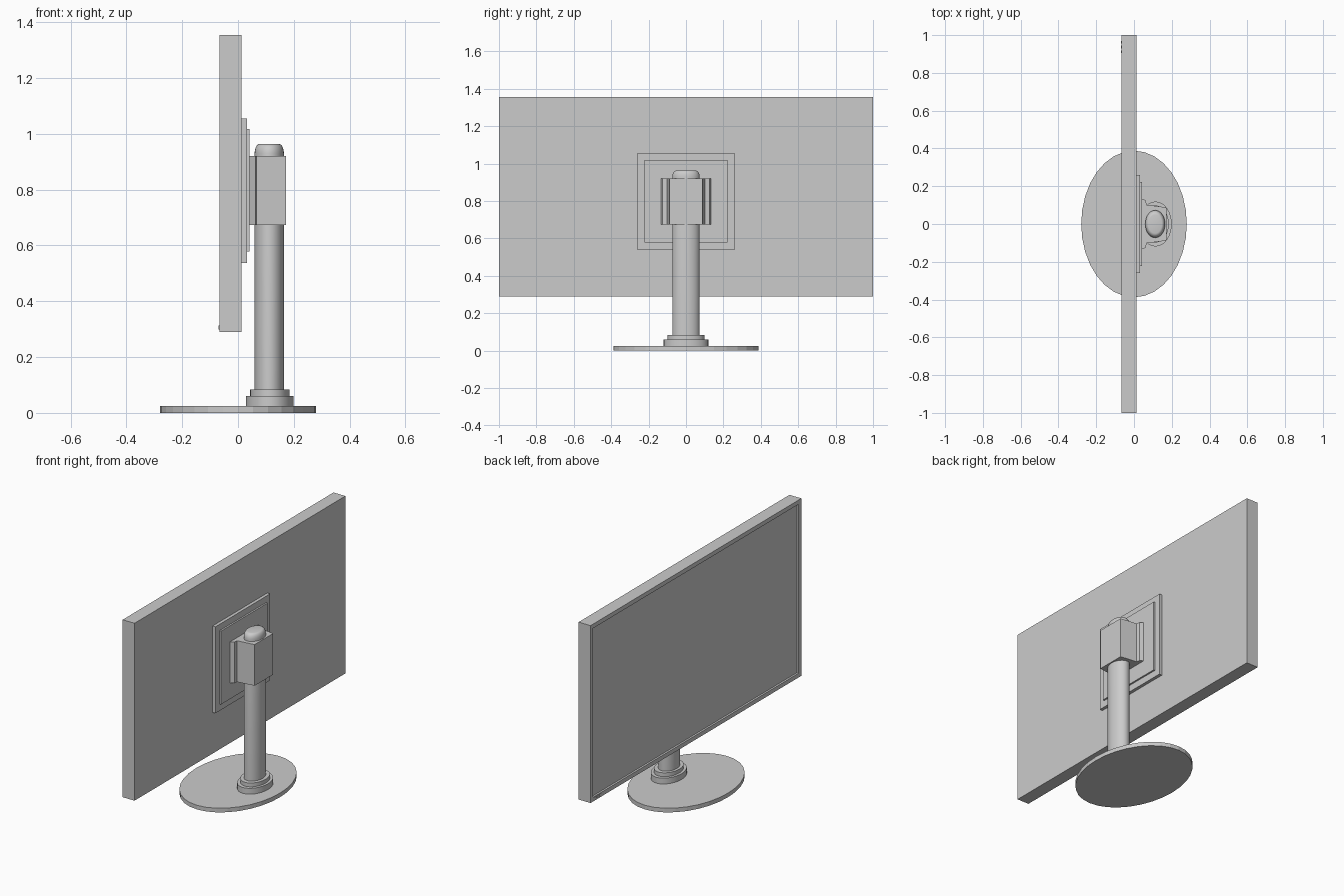
import bpy, bmesh, math

if "Cube" in bpy.data.objects:
    bpy.data.objects.remove(bpy.data.objects["Cube"])


def finish(name, bm, smooth=None):
    bmesh.ops.recalc_face_normals(bm, faces=bm.faces)
    me = bpy.data.meshes.new(name)
    bm.to_mesh(me)
    bm.free()
    ob = bpy.data.objects.new(name, me)
    bpy.context.collection.objects.link(ob)
    if smooth:
        bpy.context.view_layer.objects.active = ob
        ob.select_set(True)
        bpy.ops.object.shade_smooth_by_angle(angle=math.radians(smooth))
        ob.select_set(False)
    return ob


def box_mesh(x, y, z):
    bm = bmesh.new()
    bmesh.ops.create_cube(bm, size=1)
    for v in bm.verts:
        for i, (a, b) in enumerate((x, y, z)):
            v.co[i] = a if v.co[i] < 0 else b
    return bm


def elliptic_lathe(name, profile, cx, squash, sides=32, smooth=None):
    """Stack of elliptical rings from (y radius, z) pairs, capped at both ends."""
    bm = bmesh.new()
    rings = []
    for r, z in profile:
        angles = [2 * math.pi * i / sides for i in range(sides)]
        rings.append([bm.verts.new((cx + r * squash * math.cos(a), r * math.sin(a), z))
                      for a in angles])
    for lo, hi in zip(rings, rings[1:]):
        for i in range(sides):
            j = (i + 1) % sides
            bm.faces.new((lo[i], lo[j], hi[j], hi[i]))
    bm.faces.new(rings[0][::-1])
    bm.faces.new(rings[-1])
    return finish(name, bm, smooth)


SQUASH = 0.72
POLE_X = 0.112

# Display housing with a bezel and recessed screen on the -x side
bm = box_mesh((-0.066, 0.013), (-1, 1), (0.29, 1.355))
bm.normal_update()
screen = [f for f in bm.faces if f.normal.x < -0.9]
bmesh.ops.inset_region(bm, faces=screen, thickness=0.036)
bmesh.ops.inset_region(bm, faces=screen, thickness=0.004, depth=-0.008)
finish("display", bm)

# Tiny control buttons on the lower bezel
for i in range(3):
    y = 0.905 + i * 0.025
    finish(f"button_{i + 1}", box_mesh((-0.069, -0.06), (y, y + 0.014), (0.299, 0.313)))

# Stepped mounting plates on the back
finish("outer_mount_plate", box_mesh((0.012, 0.032), (-0.26, 0.26), (0.537, 1.056)))
finish("inner_mount_plate", box_mesh((0.03, 0.042), (-0.222, 0.222), (0.578, 1.018)))

# Pole clamp: flanged and tapered outline, extruded upward
half = [(0.041, 0.134), (0.063, 0.125), (0.066, 0.102), (0.172, 0.088)]
outline = half + [(x, -y) for x, y in reversed(half)]
bm = bmesh.new()
face = bm.faces.new([bm.verts.new((x, y, 0.674)) for x, y in outline])
ext = bmesh.ops.extrude_face_region(bm, geom=[face])
bmesh.ops.translate(bm, vec=(0, 0, 0.247),
                    verts=[g for g in ext["geom"] if isinstance(g, bmesh.types.BMVert)])
finish("pole_clamp", bm)

# Pole with rounded top
profile = [(0.073, 0.07), (0.073, 0.93)]
for k in range(1, 6):
    a = math.pi / 2 * k / 5
    profile.append((0.073 - 0.024 * (1 - math.cos(a)), 0.93 + 0.034 * math.sin(a)))
elliptic_lathe("pole", profile, POLE_X, SQUASH, smooth=40)

# Stepped collar at the foot of the pole
elliptic_lathe("pole_collar", [(0.119, 0.02), (0.119, 0.06), (0.098, 0.06), (0.098, 0.083)],
               0.114, SQUASH, smooth=30)

# Oval base
elliptic_lathe("base", [(0.388, 0), (0.388, 0.025)], 0, SQUASH)
